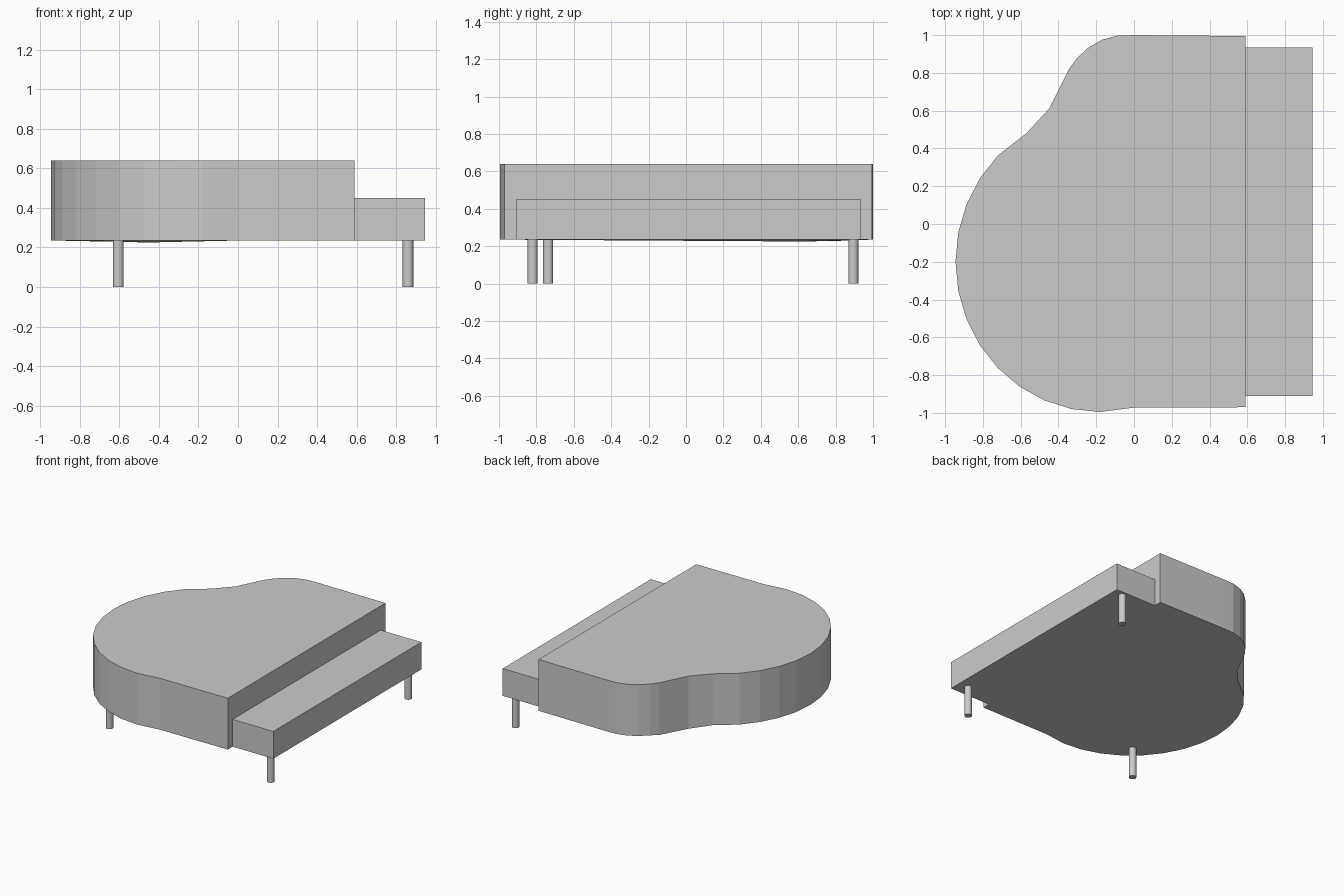
import bpy, bmesh, math

if "Cube" in bpy.data.objects:
    bpy.data.objects.remove(bpy.data.objects["Cube"])

BASE, TOP, KEY_TOP = 0.235, 0.64, 0.45


def finish(name, bm):
    bmesh.ops.recalc_face_normals(bm, faces=bm.faces)
    mesh = bpy.data.meshes.new(name)
    bm.to_mesh(mesh)
    bm.free()
    ob = bpy.data.objects.new(name, mesh)
    bpy.context.collection.objects.link(ob)
    return ob


def prism(name, outline, z0, z1, dips={}):
    """Extrude an outline; dips lowers chosen bottom corners slightly."""
    bm = bmesh.new()
    low = [bm.verts.new((x, y, z0 - dips.get(i, 0))) for i, (x, y) in enumerate(outline)]
    high = [bm.verts.new((x, y, z1)) for x, y in outline]
    n = len(outline)
    bm.faces.new(high)
    bm.faces.new(low[::-1])
    for i in range(n):
        j = (i + 1) % n
        bm.faces.new((low[i], low[j], high[j], high[i]))
    return finish(name, bm)


# Case: straight front, inward S-curve at the back, large round bow on the left
outline = [(0.59, -0.97), (0.59, 0.995), (0.0, 1.0), (-0.09, 0.997), (-0.17, 0.975),
           (-0.24, 0.935), (-0.30, 0.88), (-0.345, 0.82), (-0.45, 0.61), (-0.57, 0.48)]
for k in range(12, 25):
    a = k * math.tau / 32
    outline.append((-0.18 + 0.765 * math.cos(a), -0.2 + 0.795 * math.sin(a)))
outline.append((0.0, -0.972))
prism("piano_case", outline, BASE, TOP, {7: 0.007, 8: 0.01})

# Keyboard shelf
prism("keyboard_shelf", [(0.59, -0.91), (0.945, -0.91), (0.945, 0.935), (0.59, 0.935)],
      BASE, KEY_TOP)

# Three round legs
for name, x, y in (("front_leg_left", 0.86, -0.82), ("front_leg_right", 0.86, 0.895),
                   ("rear_leg", -0.605, -0.737)):
    bpy.ops.mesh.primitive_cylinder_add(vertices=24, radius=0.027, depth=BASE,
                                        location=(x, y, BASE / 2))
    leg = bpy.context.object
    leg.name = name
    bpy.ops.object.shade_smooth_by_angle()
